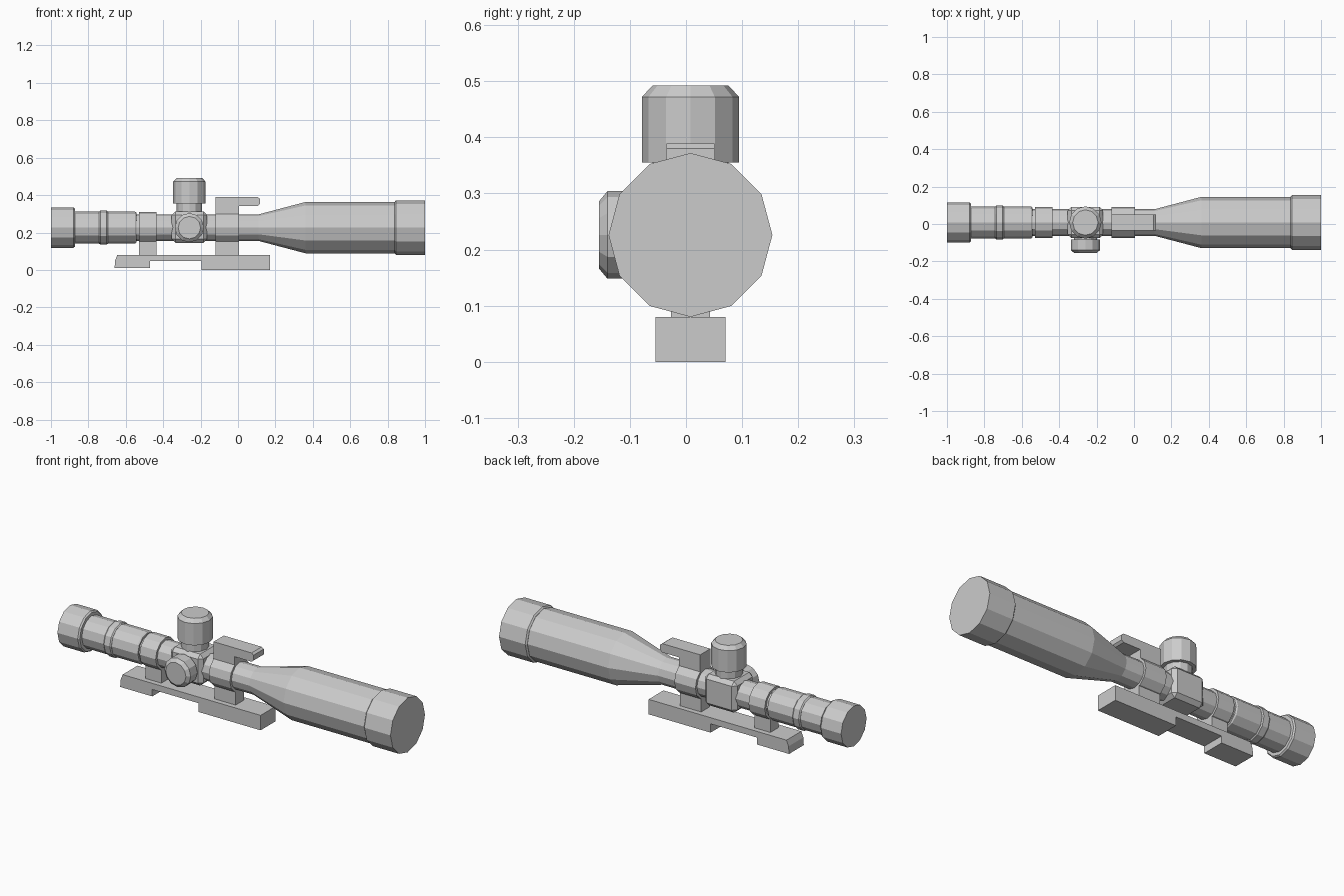
import bpy, bmesh, math
from mathutils import Matrix, Vector

cube = bpy.data.objects.get("Cube")
if cube:
    bpy.data.objects.remove(cube, do_unlink=True)

CY, CZ = 0.008, 0.226      # optical axis
TX = -0.26                 # turret position along the axis

grey = bpy.data.materials.new("plain grey")
grey.use_nodes = True
grey.diffuse_color = (0.6, 0.6, 0.6, 1)
grey.node_tree.nodes["Principled BSDF"].inputs["Base Color"].default_value = (0.6, 0.6, 0.6, 1)


def finish(name, bm):
    bmesh.ops.recalc_face_normals(bm, faces=bm.faces[:])
    mesh = bpy.data.meshes.new(name)
    bm.to_mesh(mesh)
    bm.free()
    mesh.materials.append(grey)
    obj = bpy.data.objects.new(name, mesh)
    bpy.context.collection.objects.link(obj)
    return obj


def lathe(name, profile, axis, origin, sides=12):
    """Closed faceted solid turned from (distance, radius) pairs along an axis."""
    bm = bmesh.new()
    d = Vector(axis)
    u = Vector((0, 0, 1)) if abs(d.z) < 0.5 else Vector((1, 0, 0))
    v = d.cross(u)
    rings = []
    for t, r in profile:
        ring = []
        for i in range(sides):
            a = math.tau * i / sides
            ring.append(bm.verts.new(Vector(origin) + d * t + (u * math.cos(a) + v * math.sin(a)) * r))
        rings.append(ring)
    for lo, hi in zip(rings, rings[1:]):
        for i in range(sides):
            j = (i + 1) % sides
            bm.faces.new((lo[i], lo[j], hi[j], hi[i]))
    bm.faces.new(rings[0])
    bm.faces.new(rings[-1])
    return finish(name, bm)


def prism(name, outline, half_width):
    """Side outline of (x, z) points extruded evenly across the axis."""
    bm = bmesh.new()
    face = bm.faces.new([bm.verts.new((x, CY - half_width, z)) for x, z in outline])
    ext = bmesh.ops.extrude_face_region(bm, geom=[face])
    moved = [e for e in ext["geom"] if isinstance(e, bmesh.types.BMVert)]
    bmesh.ops.translate(bm, verts=moved, vec=(0, 2 * half_width, 0))
    return finish(name, bm)


def rect(x0, x1, z0, z1):
    return [(x0, z0), (x1, z0), (x1, z1), (x0, z1)]


# Sections of the tube, all on the optical axis
AXIS, ORIGIN = (1, 0, 0), (0, CY, CZ)
lathe("eyepiece_cap", [(-1, 0.108), (-0.88, 0.108), (-0.872, 0.102)], AXIS, ORIGIN)
lathe("eyepiece_tube", [(-0.88, 0.085), (-0.55, 0.085), (-0.543, 0.08)], AXIS, ORIGIN)
lathe("zoom_ring", [(-0.742, 0.086), (-0.736, 0.091), (-0.702, 0.091), (-0.696, 0.086)], AXIS, ORIGIN)
lathe("main_tube", [(-0.56, 0.071), (0.11, 0.071), (0.36, 0.137), (0.845, 0.137)], AXIS, ORIGIN)
lathe("objective_cap", [(0.838, 0.138), (0.845, 0.146), (1, 0.146)], AXIS, ORIGIN)

# Mount rings with their posts down to the rail
for label, x0, x1 in (("rear", -0.53, -0.435), ("front", -0.12, 0.005)):
    lathe(label + "_mount_ring", [(x0, 0.084), (x1, 0.084)], AXIS, ORIGIN)
    prism(label + "_mount_post", rect(x0, x1, 0.075, 0.17), 0.035)

# Block on the front ring with an arm reaching forward
prism("top_block", [(-0.12, 0.28), (0.005, 0.28), (0.005, 0.342), (0.105, 0.342),
                    (0.117, 0.352), (0.117, 0.38), (0.105, 0.389), (-0.12, 0.389)], 0.043)

# Stepped mounting rail
prism("mount_rail", [(-0.66, 0.01), (-0.47, 0.01), (-0.47, 0.047), (-0.195, 0.047), (-0.195, 0),
                     (0.172, 0), (0.172, 0.08), (-0.645, 0.08), (-0.657, 0.05)], 0.0625)

# Chamfered turret housing
bm = bmesh.new()
bmesh.ops.create_cube(bm, size=1, matrix=Matrix.Translation((TX, CY, CZ + 0.003))
                      @ Matrix.Diagonal((0.19, 0.168, 0.168, 1)))
bmesh.ops.bevel(bm, geom=bm.edges[:], offset=0.02, segments=1, affect="EDGES")
finish("turret_housing", bm)

# Adjustment knobs on narrower necks
lathe("top_knob_neck", [(0.3, 0.068), (0.36, 0.068)], (0, 0, 1), (TX, CY, 0))
lathe("top_knob", [(0.355, 0.0865), (0.472, 0.0865), (0.492, 0.068)], (0, 0, 1), (TX, CY, 0))
lathe("side_knob_neck", [(0.06, 0.062), (0.09, 0.062)], (0, -1, 0), (TX, 0, CZ))
lathe("side_knob", [(0.083, 0.078), (0.14, 0.078), (0.155, 0.06)], (0, -1, 0), (TX, 0, CZ))
